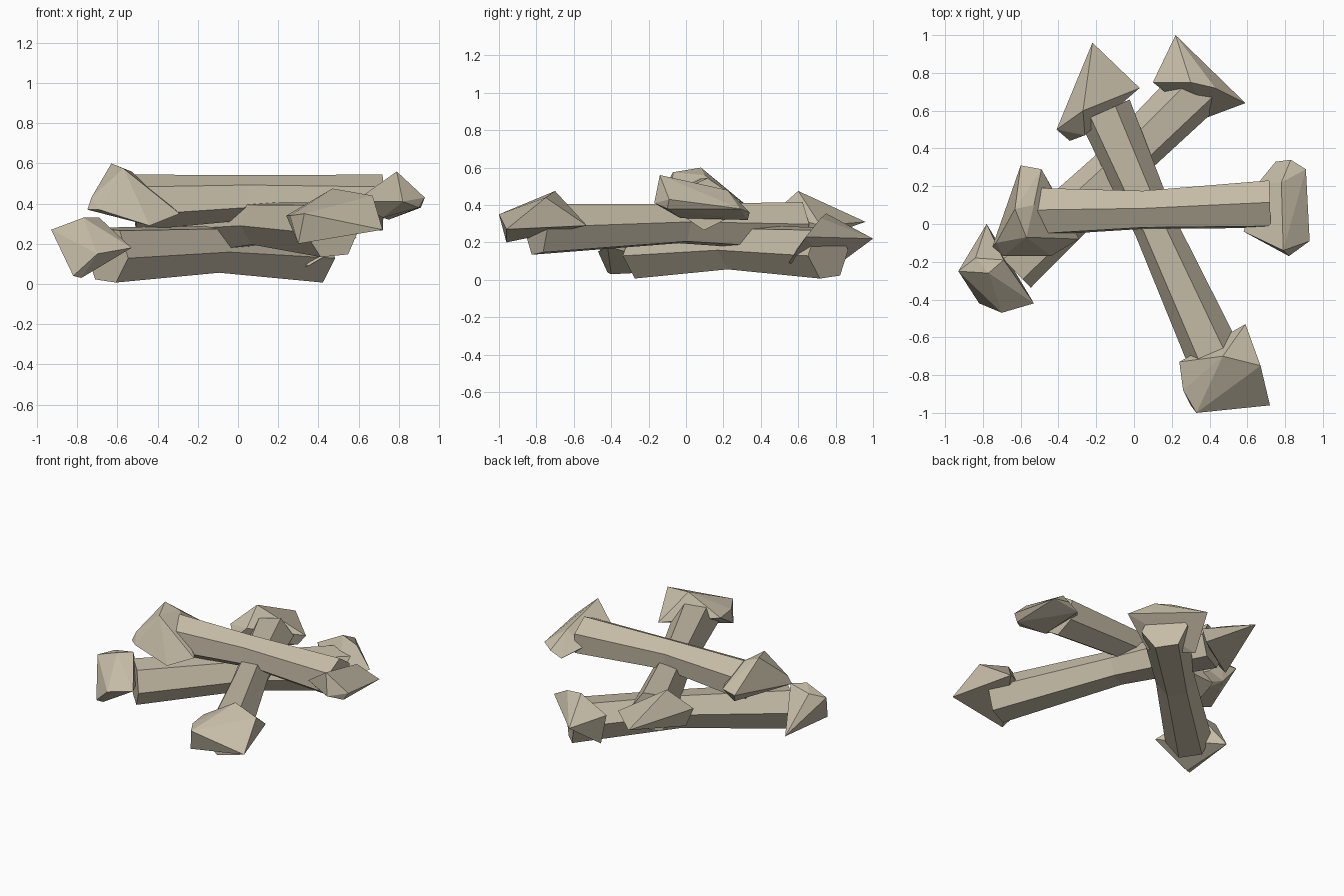
import bpy
import bmesh
import math
from mathutils import Vector

default_cube = bpy.data.objects.get("Cube")
if default_cube:
    bpy.data.objects.remove(default_cube, do_unlink=True)

# One dry bone colour for everything
BONE_COLOUR = (0.56, 0.5, 0.385, 1)
bone = bpy.data.materials.new("dry bone")
bone.use_nodes = True
bone.diffuse_color = BONE_COLOUR
bone.node_tree.nodes["Principled BSDF"].inputs["Base Color"].default_value = BONE_COLOUR


def finish(name, mesh_builder):
    """Turn a bmesh into a flat shaded, bone coloured object."""
    bmesh.ops.recalc_face_normals(mesh_builder, faces=mesh_builder.faces)
    mesh = bpy.data.meshes.new(name)
    mesh_builder.to_mesh(mesh)
    mesh_builder.free()
    mesh.materials.append(bone)
    part = bpy.data.objects.new(name, mesh)
    bpy.context.scene.collection.objects.link(part)
    return part


def shaft(name, stations, roll):
    """Six sided shaft through (centre, radius) stations, turned by roll degrees."""
    builder = bmesh.new()
    axis = (Vector(stations[-1][0]) - Vector(stations[0][0])).normalized()
    side = axis.cross(Vector((0, 0, 1))).normalized()
    up = side.cross(axis)
    rings = []
    for centre, radius in stations:
        ring = []
        for corner in range(6):
            angle = math.radians(roll + 60 * corner)
            offset = side * math.cos(angle) + up * math.sin(angle)
            ring.append(builder.verts.new(Vector(centre) + offset * radius))
        rings.append(ring)
    for lower, upper in zip(rings, rings[1:]):
        for corner in range(6):
            following = (corner + 1) % 6
            builder.faces.new((lower[corner], lower[following],
                               upper[following], upper[corner]))
    builder.faces.new(rings[0])
    builder.faces.new(rings[-1])
    return finish(name, builder)


def knuckle(name, corners):
    """Chunky faceted bone end wrapped around a few corners."""
    builder = bmesh.new()
    for corner in corners:
        builder.verts.new(corner)
    hull = bmesh.ops.convex_hull(builder, input=builder.verts)
    unused = [item for item in hull["geom_interior"]
              if isinstance(item, bmesh.types.BMVert)]
    bmesh.ops.delete(builder, geom=unused, context="VERTS")
    return finish(name, builder)


# Shafts, each with a narrower waist
shaft("upper_bone_shaft", [((-.51, .065, .405), .14),
                           ((.05, .075, .43), .112),
                           ((.72, .105, .405), .14)], roll=34)
shaft("middle_bone_shaft", [((.47, -.8, .27), .15),
                            ((.115, -.02, .3), .115),
                            ((-.155, .6, .285), .145)], roll=5)
shaft("lower_bone_shaft", [((-.65, -.23, .144), .15),
                           ((-.13, .26, .172), .127),
                           ((.38, .76, .144), .15)], roll=-6)

# Ends of the upper bone
knuckle("upper_bone_right_end", [
    (-.63, .08, .6), (-.53, .1, .56), (-.57, -.07, .575), (-.29, -.08, .35),
    (-.44, -.17, .29), (-.75, -.12, .37), (-.73, -.1, .43), (-.69, -.17, .37),
    (-.6, .31, .41), (-.49, .29, .42), (-.45, .22, .38), (-.55, .24, .33)])
knuckle("upper_bone_left_end", [
    (.79, -.14, .56), (.93, -.09, .43), (.82, -.17, .41), (.91, .29, .38),
    (.83, .34, .36), (.75, .33, .32), (.78, .22, .48), (.58, -.04, .41),
    (.72, -.03, .33), (.66, .22, .38), (.9, -.1, .38)])

# Ends of the middle bone
knuckle("middle_bone_front_end", [
    (.47, -.7, .475), (.67, -.75, .44), (.72, -.96, .27), (.33, -1, .35),
    (.3, -.96, .2), (.24, -.73, .34), (.59, -.53, .29), (.26, -.88, .34)])
knuckle("middle_bone_back_end", [
    (-.27, .6, .475), (-.22, .96, .31), (.03, .72, .29), (-.41, .5, .34),
    (-.34, .44, .28), (-.26, .47, .36), (-.02, .7, .22), (-.35, .5, .2)])

# Ends of the lower bone
knuckle("lower_bone_back_end", [
    (.22, 1, .22), (.59, .64, .23), (.1, .75, .25), (.3, .75, .355),
    (.43, .72, .33), (.38, .59, .16), (.35, .55, .09), (.13, .77, .05)])
knuckle("lower_bone_front_end", [
    (-.93, -.25, .27), (-.78, 0, .05), (-.69, -.19, .33), (-.77, -.26, .33),
    (-.53, -.42, .18), (-.7, -.47, .15), (-.82, -.42, .04), (-.78, -.4, .03),
    (-.7, -.36, .23), (-.84, -.18, .3)])
